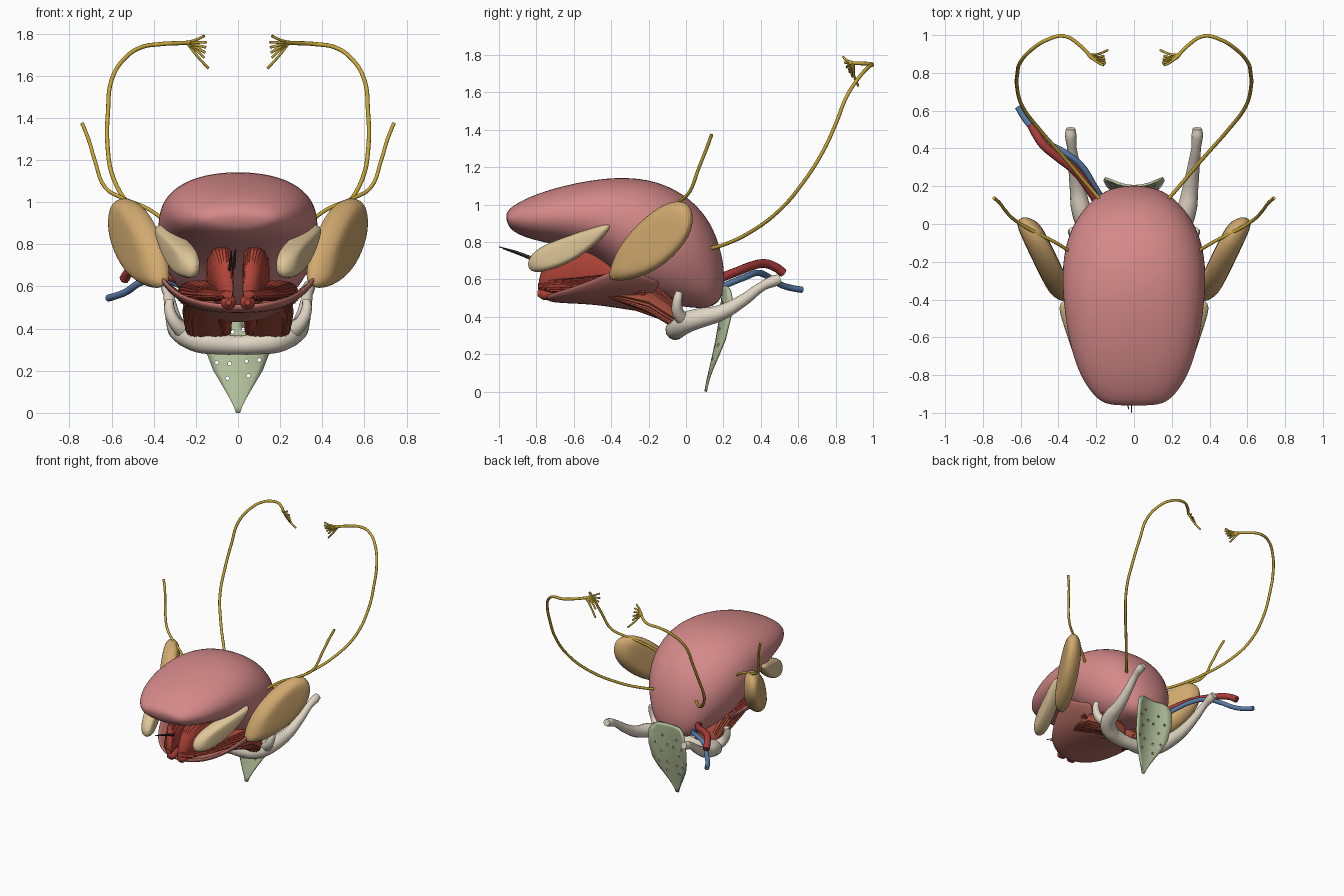
import bpy, bmesh, math
from mathutils import Matrix

if "Cube" in bpy.data.objects:
    bpy.data.objects.remove(bpy.data.objects["Cube"])


def mat(name, r, g, b):
    m = bpy.data.materials.new(name)
    m.diffuse_color = [(c / 255) ** 2.2 for c in (r, g, b)] + [1]
    m.use_nodes = True
    m.node_tree.nodes["Principled BSDF"].inputs["Base Color"].default_value = m.diffuse_color
    return m


PINK = mat("tongue_pink", 212, 136, 136)
SHEET = mat("sheet_pink", 185, 112, 104)
RED = mat("muscle_red", 176, 70, 58)
RUST = mat("muscle_rust", 166, 80, 62)
TAN = mat("gland_tan", 208, 168, 110)
PALE = mat("gland_pale", 220, 196, 150)
BONE = mat("bone", 222, 212, 194)
GREEN = mat("cartilage", 178, 192, 154)
YELLOW = mat("nerve", 196, 164, 58)
ARTERY = mat("artery", 165, 62, 60)
VEIN = mat("vein", 88, 122, 165)
DARK = mat("dark", 70, 62, 62)


def activate(o):
    bpy.ops.object.select_all(action='DESELECT')
    o.select_set(True)
    bpy.context.view_layer.objects.active = o


def make(name, bm, m, subsurf=0, solid=0):
    bmesh.ops.recalc_face_normals(bm, faces=bm.faces)
    me = bpy.data.meshes.new(name)
    bm.to_mesh(me)
    bm.free()
    o = bpy.data.objects.new(name, me)
    bpy.context.collection.objects.link(o)
    me.materials.append(m)
    if solid:
        s = o.modifiers.new("solid", 'SOLIDIFY')
        s.thickness, s.offset = solid, 0
    if subsurf:
        s = o.modifiers.new("sub", 'SUBSURF')
        s.levels = s.render_levels = subsurf
    activate(o)
    bpy.ops.object.shade_smooth_by_angle(angle=math.radians(50))
    return o


def loft(name, rows, m, closed=True, **kw):
    """Skin a list of equal-length point rows; closed rows get end caps."""
    bm = bmesh.new()
    vs = [[bm.verts.new(p) for p in r] for r in rows]
    n = len(rows[0])
    for a, b in zip(vs, vs[1:]):
        for i in range(n if closed else n - 1):
            j = (i + 1) % n
            bm.faces.new((a[i], a[j], b[j], b[i]))
    if closed:
        bm.faces.new(vs[0])
        bm.faces.new(vs[-1])
    return make(name, bm, m, **kw)


def flip(pts):
    return [(-p[0],) + tuple(p[1:]) for p in pts]


def tubes(name, paths, m, r, mirror=False, res=3):
    """Smooth round tubes; a 4th number in a point is its radius factor."""
    cu = bpy.data.curves.new(name, 'CURVE')
    cu.dimensions = '3D'
    cu.bevel_depth, cu.bevel_resolution, cu.resolution_u = r, res, 5
    cu.use_fill_caps = True
    for path in paths + ([flip(p) for p in paths] if mirror else []):
        s = cu.splines.new('BEZIER')
        s.bezier_points.add(len(path) - 1)
        for bp, p in zip(s.bezier_points, path):
            bp.co = p[:3]
            bp.radius = p[3] if len(p) > 3 else 1
            bp.handle_left_type = bp.handle_right_type = 'AUTO'
    o = bpy.data.objects.new(name, cu)
    bpy.context.collection.objects.link(o)
    cu.materials.append(m)
    activate(o)
    bpy.ops.object.convert(target='MESH')
    bpy.ops.object.shade_smooth_by_angle(angle=math.radians(50))


def power(v, e):
    return math.copysign(abs(v) ** e, v)


# Tongue: cross-sections given by top (y, z), bottom (y, z), half width
sections = [(-.965, .935, -.955, .90, .11), (-.95, .985, -.93, .855, .19), (-.8, 1.06, -.82, .81, .285),
            (-.6, 1.115, -.65, .78, .342), (-.37, 1.15, -.48, .72, .37), (-.15, 1.13, -.36, .61, .38),
            (.03, 1.03, -.25, .52, .36), (.135, .9, -.15, .48, .31), (.19, .75, -.05, .46, .245),
            (.21, .6, .03, .45, .18), (.185, .47, .1, .445, .1)]


def ring(ty, tz, by, bz, w, n=20):
    pts = []
    for i in range(n):
        a = 2 * math.pi * i / n
        t = .5 + .51 * power(math.sin(a), .95)
        pts.append((1.02 * w * power(math.cos(a), .9), by + (ty - by) * t, bz + (tz - bz) * t))
    return pts


loft("tongue", [ring(*s) for s in sections], PINK, subsurf=2)


# Glands: side outline (y, z) laid on a slanted plane with a lens thickness
def gland(name, outline, x0, slope, half, m):
    cy = sum(p[0] for p in outline) / len(outline)
    cz = sum(p[1] for p in outline) / len(outline)
    for side, sx in (("right", 1), ("left", -1)):
        rows = []
        for t, k in ((-1, .68), (-.8, .94), (0, 1.09), (.8, .94), (1, .68)):
            row = []
            for y, z in outline:
                y2, z2 = cy + (y - cy) * k, cz + (z - cz) * k
                row.append((sx * (x0 + slope * (y2 - cy) + half * t), y2, z2))
            rows.append(row)
        loft(f"{name}_{side}", rows, m, subsurf=2)


gland("large_gland", [(-.41, .59), (-.4, .66), (-.35, .79), (-.22, .93), (-.1, 1.01), (0, 1.015), (.035, .94),
                      (.02, .83), (-.1, .69), (-.25, .61)], .475, .48, .07, TAN)
gland("small_gland", [(-.845, .7), (-.79, .775), (-.6, .84), (-.43, .9), (-.4, .88), (-.48, .79),
                      (-.6, .7), (-.74, .645), (-.83, .64)], .285, .34, .055, PALE)

# Floor-of-mouth muscle sheet, from the front rim back towards the hyoid
rim = [(0, -.75, .51), (.12, -.735, .52), (.23, -.67, .54), (.32, -.53, .585), (.37, -.39, .65), (.385, -.3, .68)]
front = [(0, -.74, .48), (.11, -.71, .485), (.2, -.63, .5), (.28, -.49, .54), (.34, -.36, .6), (.365, -.26, .64)]
mid = [(0, -.5, .485), (.08, -.48, .487), (.16, -.44, .495), (.24, -.36, .52), (.3, -.28, .57), (.34, -.2, .61)]
back = [(0, -.22, .43), (.06, -.21, .435), (.13, -.2, .45), (.2, -.19, .48), (.25, -.17, .53), (.29, -.12, .59)]
loft("floor_sheet", [flip(r[:0:-1]) + r for r in (rim, front, mid, back)], SHEET, closed=False, solid=.025, subsurf=2)


# Striated muscles: ridged sections given as y, z low, z high, x inner, x outer
def muscle(name, secs, m, e=.8, n=48):
    for side, sx in (("right", 1), ("left", -1)):
        rows = []
        for y, z0, z1, x0, x1 in secs:
            row = []
            for i in range(n):
                a = 2 * math.pi * i / n
                k = .5 * (1 if i % 2 else .93)
                row.append((sx * ((x0 + x1) / 2 + (x1 - x0) * k * power(math.cos(a), e)), y,
                            (z0 + z1) / 2 + (z1 - z0) * k * power(math.sin(a), e)))
            rows.append(row)
        loft(f"{name}_{side}", rows, m)


muscle("hyoid_muscle", [(-.42, .5, .54, .03, .24), (-.32, .465, .59, .02, .26), (-.2, .42, .6, .02, .265),
                        (-.1, .36, .53, .03, .255), (-.04, .335, .46, .05, .24)], RUST, e=.55)
muscle("fan_muscle", [(-.785, .54, .6, .025, .06), (-.765, .53, .68, .02, .09), (-.72, .53, .77, .02, .115),
                      (-.62, .53, .82, .02, .135), (-.5, .52, .82, .02, .15), (-.25, .5, .65, .02, .15)], RED, e=.9)
muscle("side_chin_muscle", [(-.79, .545, .58, .03, .07), (-.72, .53, .6, .04, .14), (-.58, .53, .61, .06, .22),
                            (-.42, .53, .63, .08, .28), (-.22, .5, .62, .1, .29)], RED)
tubes("lower_chin_muscle", [[(.045, -.795, .525, .4), (.045, -.765, .525, 1), (.06, -.5, .53, 1.1),
                             (.06, -.06, .39, .8)]], RED, .036, mirror=True)

# Thin dark strands under the tip
tubes("tip_strands", [[(-.012, -1, .775, .4), (-.015, -.9, .745, 1), (-.02, -.76, .69, 1.2)],
                      [(-.03, -.98, .765, .4), (-.035, -.88, .73, 1), (-.04, -.76, .68, 1.2)]], DARK, .006)

# Hyoid bone: U-shaped body with long horns and short upright horns
horn = [(.1, -.058, .33, 1.05), (.18, -.045, .342, 1.15), (.245, 0, .37, 1.15), (.28, .08, .395, 1.05),
        (.297, .18, .42, .85), (.315, .3, .485, .65), (.33, .41, .565, .5), (.335, .47, .592, .62), (.335, .505, .603, .5)]
tubes("hyoid_bone", [flip(horn[::-1]) + [(0, -.055, .322, .9)] + horn], BONE, .05, res=4)
tubes("short_horn", [[(.25, -.01, .38, 1.6), (.3, -.045, .43, 1.2), (.325, -.045, .49, 1), (.325, -.035, .535, .75)]],
      BONE, .026, mirror=True)

# Epiglottis: pointed, backward-curled leaf with pores
leaf = [(0, .01, .105), (.03, .02, .11), (.07, .04, .118), (.12, .068, .13), (.2, .115, .148), (.28, .145, .165),
        (.4, .16, .185), (.5, .155, .195), (.545, .13, .2), (.565, .09, .2)]
rows = [[(w * u / 4, y + .045 * (w * u / 4 / .15) ** 2, z) for u in range(-4, 5)] for z, w, y in leaf]
epi = loft("epiglottis", rows, GREEN, closed=False, solid=.014)
bm = bmesh.new()
for x, z in ((.04, .24), (.1, .245), (.05, .17), (.075, .33), (.025, .39), (.11, .4), (.06, .46)):
    for s in (-1, 1):
        bmesh.ops.create_cone(bm, segments=10, radius1=.009, radius2=.009, depth=.3, cap_ends=True,
                              matrix=Matrix.Translation((s * x, .18, z + s * .006)) @ Matrix.Rotation(math.pi / 2, 4, 'X'))
cut = make("pore_cutter", bm, GREEN)
cut.hide_render = True
cut.hide_set(True)
b = epi.modifiers.new("pores", 'BOOLEAN')
b.operation, b.object, b.solver = 'DIFFERENCE', cut, 'EXACT'

# Long nerves with branching ends, and the shorter outer nerves
tubes("long_nerve", [[(.18, .13, .765), (.24, .2, .785), (.35, .33, .845), (.5, .5, .97), (.59, .62, 1.11),
                      (.62, .73, 1.28), (.617, .8, 1.43), (.6, .86, 1.58), (.54, .925, 1.68), (.46, .975, 1.735),
                      (.37, .995, 1.75), (.28, .94, 1.755), (.22, .875, 1.757)]], YELLOW, .01, mirror=True)
ends = [(.16, .84, 1.79), (.15, .85, 1.76), (.152, .86, 1.735), (.155, .875, 1.71), (.16, .89, 1.685), (.14, .92, 1.635)]
tubes("nerve_branches", [[(.24, .895, 1.757, 1.3), (.195, .5 * (.875 + e[1]), .5 * (1.755 + e[2]), 1), e] for e in ends],
      YELLOW, .0065, mirror=True)
tubes("outer_nerve", [[(.33, -.15, .9), (.43, -.09, .97), (.55, -.03, 1.02), (.63, .02, 1.07), (.68, .07, 1.2),
                       (.71, .11, 1.3), (.74, .137, 1.375)]], YELLOW, .009, mirror=True)

# Blood vessels on one side
tubes("artery", [[(-.17, .08, .56), (-.24, .19, .61), (-.31, .28, .645), (-.41, .36, .675), (-.48, .42, .685),
                  (-.52, .48, .665), (-.54, .52, .635)]], ARTERY, .024)
tubes("vein", [[(-.15, .1, .52), (-.21, .2, .565), (-.28, .31, .61), (-.37, .38, .635), (-.46, .43, .62),
                (-.53, .5, .575), (-.58, .56, .555), (-.615, .62, .545)]], VEIN, .017)
